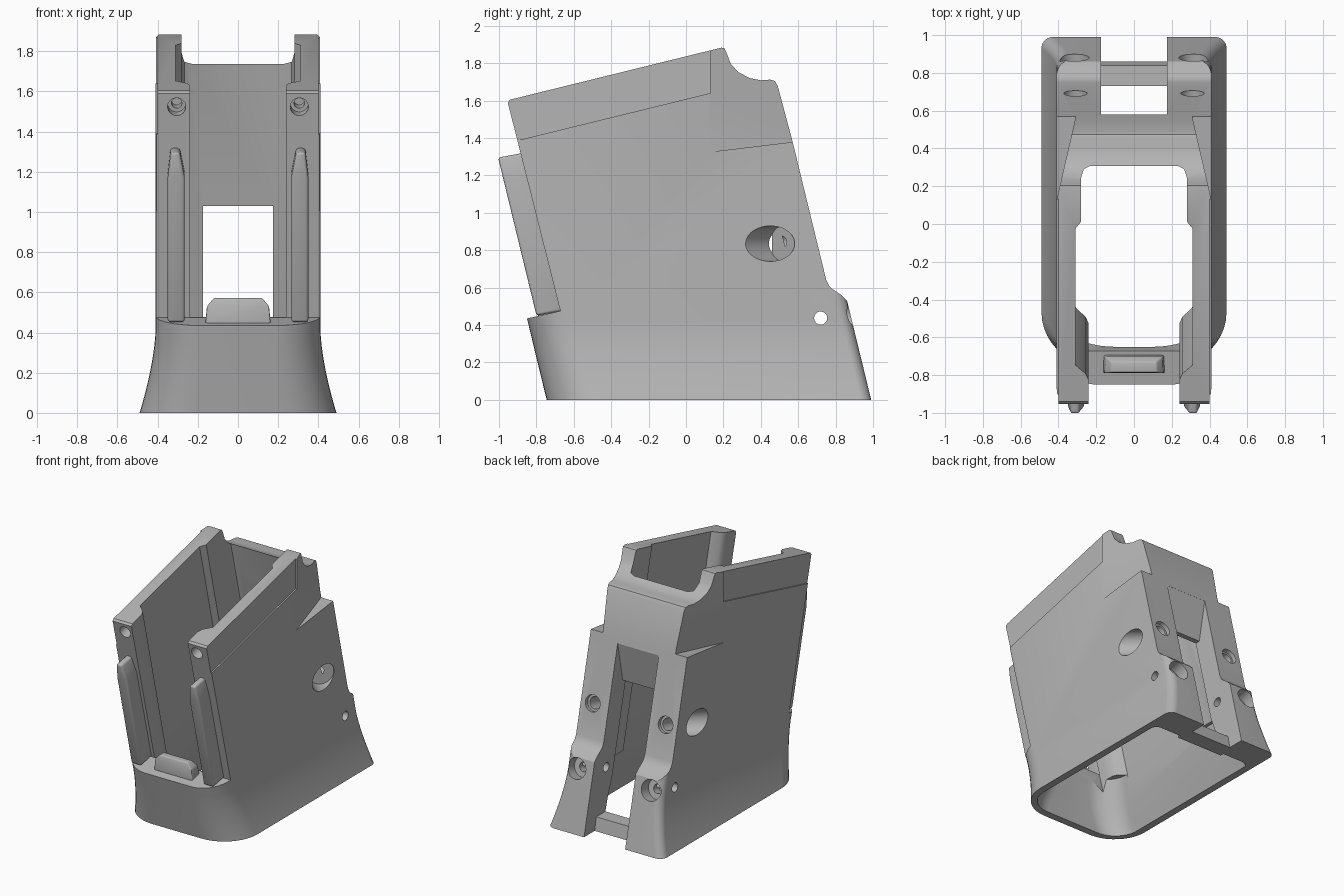
import bpy, bmesh, math
from mathutils import Vector

old = bpy.data.objects.get("Cube")
if old:
    bpy.data.objects.remove(old, do_unlink=True)

SLANT = 0.243                      # the whole part leans towards the front
BACKWARD = Vector((0, 1, SLANT)).normalized()

grey = bpy.data.materials.new("plain grey")
grey.use_nodes = True
grey.diffuse_color = (0.46, 0.46, 0.46, 1)
grey.node_tree.nodes["Principled BSDF"].inputs["Base Color"].default_value = (0.46, 0.46, 0.46, 1)


def loft(name, rings):
    """Solid through a list of rings with equal point counts."""
    bm = bmesh.new()
    rows = [[bm.verts.new(p) for p in ring] for ring in rings]
    n = len(rows[0])
    for a, b in zip(rows, rows[1:]):
        for i in range(n):
            j = (i + 1) % n
            bm.faces.new((a[i], a[j], b[j], b[i]))
    bm.faces.new(rows[0][::-1])
    bm.faces.new(rows[-1])
    bmesh.ops.recalc_face_normals(bm, faces=bm.faces)
    mesh = bpy.data.meshes.new(name)
    bm.to_mesh(mesh)
    bm.free()
    mesh.materials.append(grey)
    obj = bpy.data.objects.new(name, mesh)
    bpy.context.collection.objects.link(obj)
    return obj


def side_prism(name, profile, x0, x1):
    return loft(name, [[(x, y, z) for y, z in profile] for x in (x0, x1)])


def leaning(plan, z):
    """Plan outline moved along the lean to height z."""
    return [(x, v - SLANT * z, z) for x, v in plan]


def rounded(half, front, back, r_front, r_back, steps=10):
    pts = []
    corners = ((1, 1, back, r_back), (-1, 1, back, r_back),
               (-1, -1, front, r_front), (1, -1, front, r_front))
    for k, (sx, sv, v, r) in enumerate(corners):
        for i in range(steps + 1):
            a = math.pi / 2 * (k + i / steps)
            pts.append((sx * (half - r) + r * math.cos(a), v - sv * r + r * math.sin(a)))
    return pts


def rod(name, start, end, r0, r1=None, n=32):
    start, end = Vector(start), Vector(end)
    axis = (end - start).normalized()
    e1 = axis.cross(Vector((0.3, 0.1, 1))).normalized()
    e2 = axis.cross(e1)
    rings = []
    for p, r in ((start, r0), (end, r1 or r0)):
        rings.append([p + r * (math.cos(t) * e1 + math.sin(t) * e2)
                      for t in (2 * math.pi * i / n for i in range(n))])
    return loft(name, rings)


def apply_mods(obj):
    dg = bpy.context.evaluated_depsgraph_get()
    mesh = bpy.data.meshes.new_from_object(obj.evaluated_get(dg))
    obj.modifiers.clear()
    obj.data = mesh


def combine(obj, cutter, op="DIFFERENCE"):
    m = obj.modifiers.new("cut", "BOOLEAN")
    m.operation, m.solver, m.object = op, "EXACT", cutter
    apply_mods(obj)
    bpy.data.objects.remove(cutter, do_unlink=True)


# Outer body: flared skirt running up into straight walls
levels = [0, 0.02] + [0.42 * i / 10 for i in range(1, 11)] + [2.1]
rings = []
for z in levels:
    t = max(0, 1 - z / 0.42)
    rings.append(leaning(rounded(0.41 + 0.08 * t ** 1.6, -0.745, 0.99,
                                 0.22 + 0.06 * t, 0.06), z))
body = loft("body", rings)

# Side outline, with the shoulder and the scooped rear top
outline = [(-0.746, 0), (0.99, 0), (0.885, 0.48), (0.865, 0.525), (0.83, 0.56),
           (0.785, 0.59), (0.765, 0.61), (0.75, 0.64), (0.57, 1.38), (0.49, 1.68),
           (0.475, 1.705), (0.45, 1.712), (0.4, 1.708), (0.34, 1.72), (0.28, 1.752),
           (0.24, 1.795), (0.215, 1.86), (0.205, 1.88), (0.19, 1.883),
           (-0.94, 1.605), (-0.953, 1.59), (-0.672, 0.475), (-0.85, 0.435)]
combine(body, side_prism("outline", outline, -0.6, 0.6), "INTERSECT")

# Inner cavity, open at the top and bottom
half = [(0.24, -0.556), (0.24, -0.43), (0.255, -0.395), (0.31, -0.345), (0.31, 0.42),
        (0.28, 0.46), (0.28, 0.68), (0.265, 0.715), (0.23, 0.73)]
plan = half + [(-x, v) for x, v in reversed(half)]
combine(body, loft("cavity", [leaning(plan, -0.1), leaning(plan, 2.2)]))

# Open front between the posts
opening = [(-0.24, -1), (0.24, -1), (0.24, -0.5), (-0.24, -0.5)]
combine(body, loft("front_opening", [leaning(opening, 0.478), leaning(opening, 2.2)]))

# Funnel at the bottom
funnel = [(-0.03, 0.445, -0.69, 0.76), (0.08, 0.405, -0.68, 0.755),
          (0.2, 0.36, -0.64, 0.75), (0.4, 0.305, -0.55, 0.72)]
combine(body, loft("funnel", [leaning(rounded(h, f, b, 0.2, 0.05), z)
                              for z, h, f, b in funnel]))

# Rear slot with its sloped ceiling
slot = [(1.2, 1.335), (0.58, 1.335), (0.52, 1.03), (0.3, 1.03), (0.4, -0.1), (1.2, -0.1)]
combine(body, side_prism("rear_slot", slot, -0.175, 0.175))

for s in (1, -1):
    # Narrowed neck above the rear shoulders
    neck = [(s * x, y) for x, y in ((0.43, 0.04), (0.31, 0.56), (0.31, 0.9), (0.7, 0.9), (0.7, 0.04))]
    combine(body, loft("neck_cut", [[(x, y, 1.31 + 0.12 * y if z < 2 else z) for x, y in neck]
                                    for z in (1.3, 2.2)]))
    # Shallow step along the upper side
    step = [(-1.1, 1.338), (0.13, 1.64), (0.13, 2.1), (-1.1, 2.1)]
    combine(body, side_prism("side_step", step, s * 0.4, s * 0.6))

    # Slanted side pocket, and the rear hole that meets it
    centre = Vector((s * 0.41, 0.45, 0.835))
    inward = Vector((-s * 0.72, 0.69, 0))
    combine(body, rod("side_pocket", centre - inward * 0.3, centre + inward * 0.1, 0.095))
    rear = Vector((s * 0.31, 0.69, 0.88))
    combine(body, rod("rear_hole", rear + BACKWARD * 0.1, rear - BACKWARD * 0.03, 0.062))
    combine(body, rod("rear_bore", rear, rear - BACKWARD * 0.17, 0.045))

    # Stepped screw hole in the shoulder
    low = Vector((s * 0.315, 0.88, 0.45))
    combine(body, rod("shoulder_hole", low + BACKWARD * 0.15, low - BACKWARD * 0.09, 0.078))
    combine(body, rod("shoulder_bore", low, low - BACKWARD * 0.16, 0.035))

    # Hole near the top of the front post
    tip = Vector((s * 0.305, -0.93, 1.525))
    combine(body, rod("front_hole", tip - BACKWARD * 0.05, tip + BACKWARD * 0.07, 0.045))
    combine(body, rod("front_bore", tip, tip + BACKWARD * 0.14, 0.026))

# Cross pin hole
combine(body, rod("pin_hole", (-0.7, 0.72, 0.437), (0.7, 0.72, 0.437), 0.035))


def soften(obj, width):
    m = obj.modifiers.new("soft", "BEVEL")
    m.width, m.segments = width, 3
    apply_mods(obj)


parts = [body]

# Front guide ridges, narrowed at the tip
for s, side in ((1, "left"), (-1, "right")):
    rings = []
    for z, xa, xb in ((0.45, 0.265, 0.35), (1.17, 0.265, 0.35), (1.295, 0.29, 0.335)):
        rings.append([(s * x, v - SLANT * z, z + (0.03 if v > -0.6 else 0))
                      for x, v in ((xa, -0.69), (xb, -0.69), (xb, -0.53), (xa, -0.53))])
    ridge = loft(side + "_guide_ridge", rings)
    soften(ridge, 0.014)
    parts.append(ridge)

# Small tab on the front ledge
tab = loft("front_tab", [
    [(-0.165, -0.79, 0.42), (0.165, -0.79, 0.42), (0.165, -0.69, 0.42), (-0.165, -0.69, 0.42)],
    [(-0.155, -0.79, 0.53), (0.155, -0.79, 0.53), (0.15, -0.7, 0.53), (-0.15, -0.7, 0.53)],
    [(-0.12, -0.785, 0.572), (0.12, -0.785, 0.572), (0.12, -0.73, 0.572), (-0.12, -0.73, 0.572)]])
soften(tab, 0.008)
parts.append(tab)

# Bar joining the rear posts at the bottom
parts.append(side_prism("rear_bar", [(0.73, 0.0), (0.86, 0.0), (0.84, 0.1), (0.73, 0.1)], -0.2, 0.2))

bpy.ops.object.select_all(action="DESELECT")
for p in parts:
    p.select_set(True)
bpy.context.view_layer.objects.active = body
bpy.ops.object.shade_smooth_by_angle(angle=math.radians(30))
